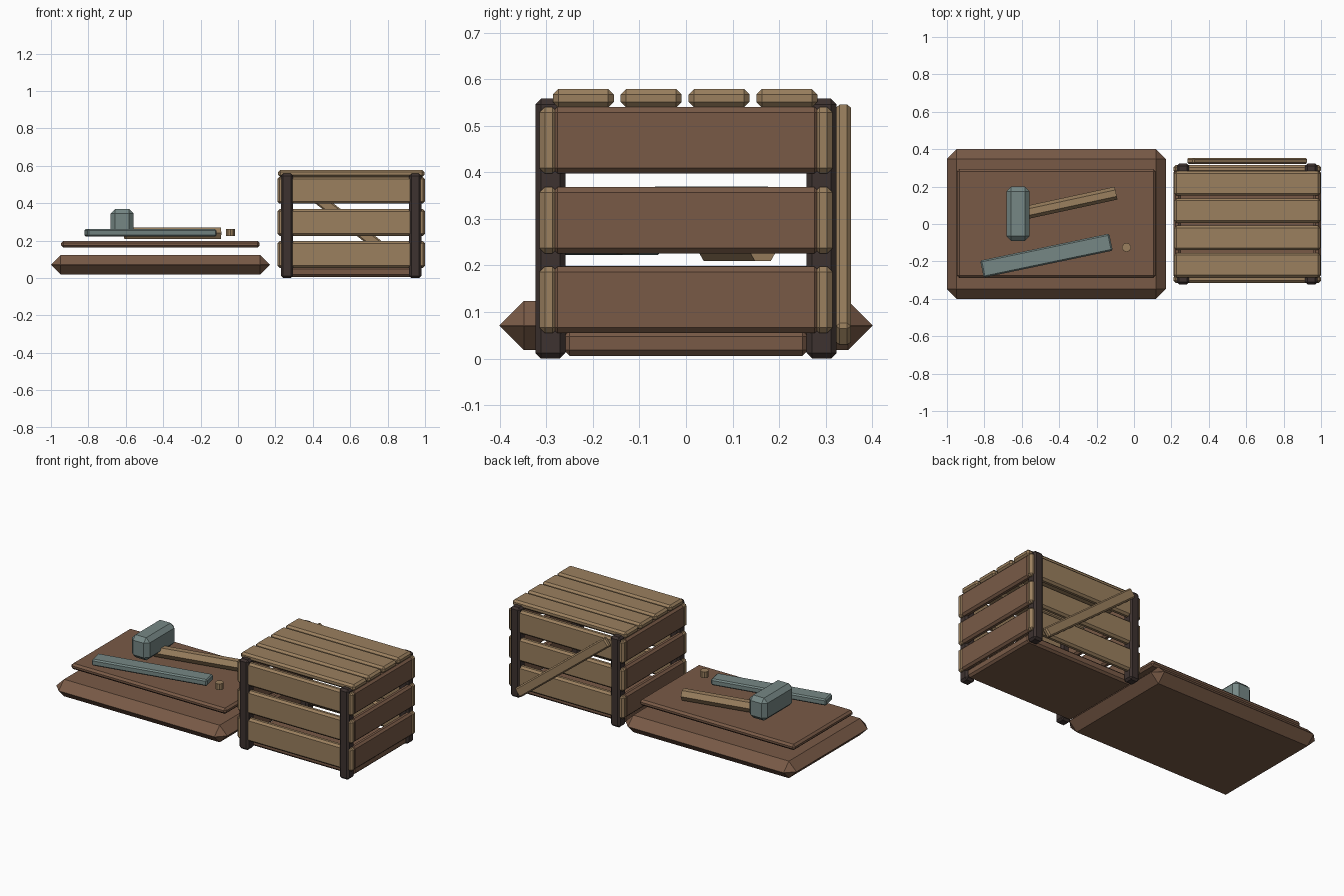
import bpy, bmesh, math
from mathutils import Matrix

if "Cube" in bpy.data.objects:
    bpy.data.objects.remove(bpy.data.objects["Cube"])


def material(name, rgb):
    m = bpy.data.materials.new(name)
    m.diffuse_color = (*rgb, 1)
    m.use_nodes = True
    m.node_tree.nodes["Principled BSDF"].inputs["Base Color"].default_value = m.diffuse_color
    return m


BROWN = material("brown_wood", (0.19, 0.102, 0.062))
TAN = material("tan_wood", (0.325, 0.215, 0.113))
DARK = material("dark_wood", (0.047, 0.032, 0.029))
STEEL = material("grey_steel", (0.18, 0.245, 0.235))


def finish(name, bm, mat, matrix):
    me = bpy.data.meshes.new(name)
    bm.to_mesh(me)
    bm.free()
    me.materials.append(mat)
    ob = bpy.data.objects.new(name, me)
    ob.matrix_world = matrix
    bpy.context.collection.objects.link(ob)


def box(name, centre, size, mat, bevel=0.012, rot=None):
    """Chamfered box given by centre and full size."""
    bm = bmesh.new()
    bmesh.ops.create_cube(bm, size=1, matrix=Matrix.Diagonal((*size, 1)))
    bmesh.ops.bevel(bm, geom=bm.edges[:], offset=bevel, segments=1,
                    affect='EDGES', clamp_overlap=True)
    finish(name, bm, mat, Matrix.Translation(centre) @ (rot or Matrix()))


def rod(name, centre, radius, length, sides, mat, rot=None):
    bm = bmesh.new()
    bmesh.ops.create_cone(bm, cap_ends=True, segments=sides, radius1=radius,
                          radius2=radius, depth=length)
    finish(name, bm, mat, Matrix.Translation(centre) @ (rot or Matrix()))


# Work mat: thick slab with pointed edges and a thin board above it
box("base_slab", (-0.415, 0, 0.071), (1.17, 0.8, 0.105), BROWN, 0.052)
box("work_board", (-0.415, 0.003, 0.181), (1.062, 0.582, 0.036), BROWN, 0.012)

# Hammer: chamfered head and six-sided handle with a ridge on top
box("hammer_head", (-0.62, 0.055, 0.3), (0.123, 0.29, 0.14), STEEL, 0.025)
rod("hammer_handle", (-0.35, 0.11, 0.24), 0.035, 0.52, 6, TAN,
    Matrix.Rotation(math.radians(12.2), 4, 'Z') @ Matrix.Rotation(math.pi / 2, 4, 'Y')
    @ Matrix.Rotation(math.pi / 2, 4, 'Z') @ Matrix.Rotation(math.pi / 2, 4, 'Z'))

# Flat steel bar and small peg
box("steel_bar", (-0.468, -0.169, 0.242), (0.705, 0.093, 0.04), STEEL, 0.008,
    Matrix.Rotation(math.radians(11.8), 4, 'Z'))
rod("peg", (-0.04, -0.125, 0.244), 0.024, 0.038, 10, TAN)

# Crate
CX = 0.605
for sx in (-1, 1):
    for sy in (-1, 1):
        box("crate_leg", (CX + sx * 0.343, sy * 0.291, 0.279), (0.065, 0.064, 0.558), DARK)

# Three rows of slats on each of the four sides
for z in (0.126, 0.297, 0.469):
    for s in (-1, 1):
        box("long_slat", (CX, s * 0.295, z), (0.79, 0.04, 0.143), TAN)
        box("end_slat", (CX + s * 0.374, 0, z), (0.04, 0.575, 0.143), BROWN)

# Lid slats and floor
for i in range(4):
    box("lid_slat", (CX, -0.2205 + i * 0.1457, 0.559), (0.782, 0.131, 0.04), TAN)
box("crate_floor", (CX, 0, 0.033), (0.74, 0.524, 0.054), BROWN)

# Diagonal brace across the back
box("back_brace", (CX, 0.338, 0.287), (0.778, 0.032, 0.06), TAN, 0.008,
    Matrix.Rotation(math.radians(38), 4, 'Y'))
